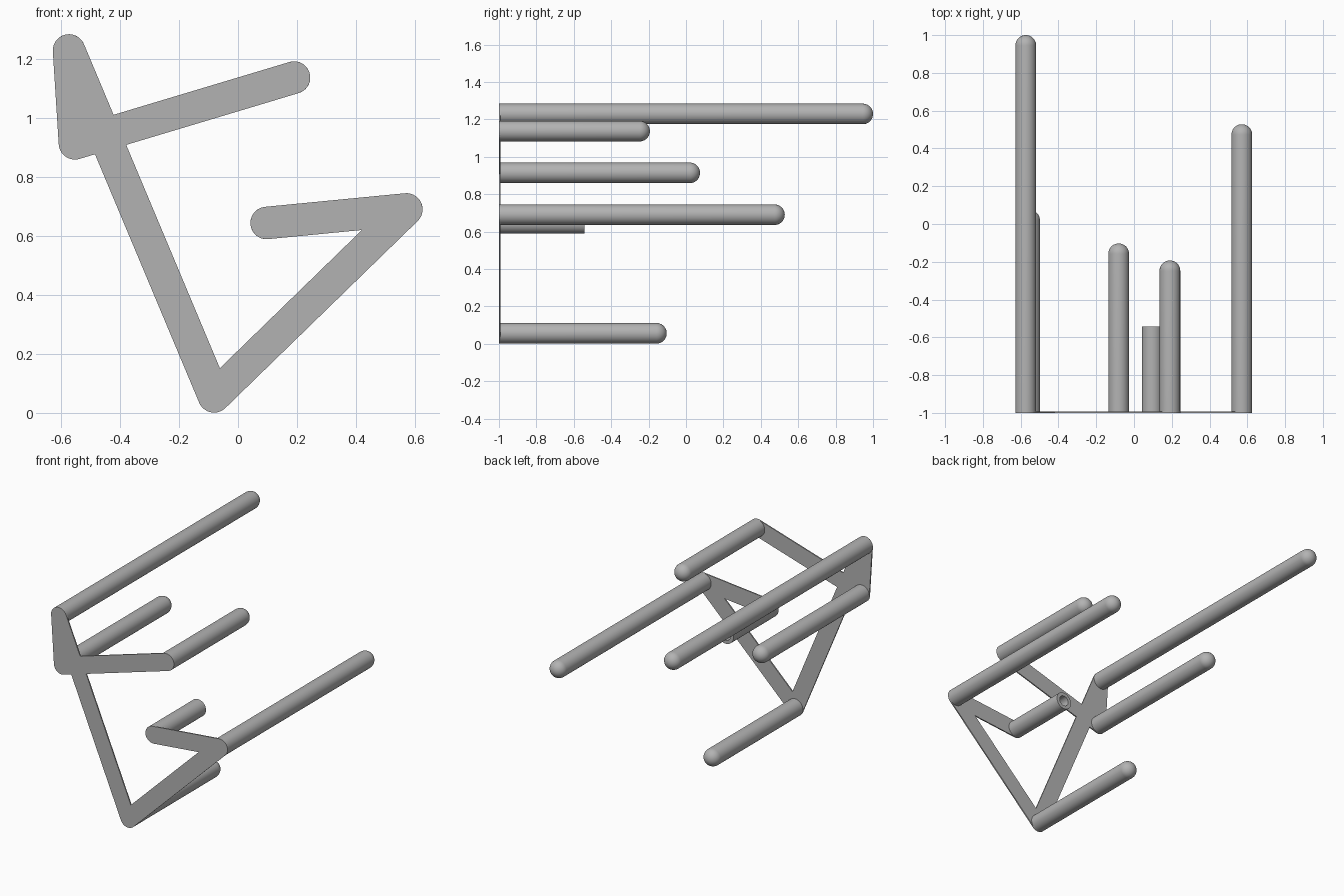
import bpy, bmesh
from math import pi, sin, cos, tau
from mathutils import Vector
from mathutils.geometry import intersect_line_line_2d

cube = bpy.data.objects.get("Cube")
if cube:
    bpy.data.objects.remove(cube)

grey = bpy.data.materials.new("plain grey")
grey.use_nodes = True
colour = (0.45, 0.45, 0.45, 1)
grey.diffuse_color = colour
grey.node_tree.nodes["Principled BSDF"].inputs["Base Color"].default_value = colour

R = 0.055                    # rod radius and half width of the plate arms
FRONT, BACK = -1.0, -0.992   # plate faces

# Rod centres in the plate plane (x, z)
A = Vector((-0.573, 1.229))
B = Vector((-0.553, 0.914))
C = Vector((-0.081, 0.056))
D = Vector((0.19, 1.137))
E = Vector((0.571, 0.69))
F = Vector((0.097, 0.644))
X = intersect_line_line_2d(A, C, B, D)


def make_object(name, bm, smooth=True):
    bmesh.ops.recalc_face_normals(bm, faces=bm.faces)
    mesh = bpy.data.meshes.new(name)
    bm.to_mesh(mesh)
    bm.free()
    obj = bpy.data.objects.new(name, mesh)
    bpy.context.collection.objects.link(obj)
    mesh.materials.append(grey)
    if smooth:
        bpy.ops.object.select_all(action="DESELECT")
        obj.select_set(True)
        bpy.context.view_layer.objects.active = obj
        bpy.ops.object.shade_smooth_by_angle(angle=pi / 5)
    return obj


def lathe(name, centre, profile, closed=False):
    """Spin (radius, y) points around the rod's own axis."""
    bm = bmesh.new()
    verts = [bm.verts.new((r, y, 0)) for r, y in profile]
    edges = [bm.edges.new(pair) for pair in zip(verts, verts[1:])]
    if closed:
        edges.append(bm.edges.new((verts[-1], verts[0])))
    bmesh.ops.spin(bm, geom=verts + edges, cent=(0, 0, 0), axis=(0, 1, 0),
                   angle=tau, steps=40, use_duplicate=False)
    bmesh.ops.remove_doubles(bm, verts=bm.verts, dist=1e-5)
    obj = make_object(name, bm)
    obj.location = (centre.x, 0, centre.y)


def offset_outline(path, steps=14):
    """Walk round the arms, rounding the ends and mitring inner corners."""
    points = []
    for i, p in enumerate(path):
        d1 = (p - path[i - 1]).normalized()
        d2 = (path[(i + 1) % len(path)] - p).normalized()
        n1, n2 = Vector((-d1.y, d1.x)), Vector((-d2.y, d2.x))
        turn = d1.x * d2.y - d1.y * d2.x
        if turn > 1e-4:
            points.append(p + (n1 + n2) * R / (1 + n1.dot(n2)))
        else:
            angle = pi if d1.dot(d2) < -0.9999 else n1.angle(n2)
            for k in range(steps + 1):
                a = -angle * k / steps
                points.append(p + R * Vector((n1.x * cos(a) - n1.y * sin(a),
                                              n1.x * sin(a) + n1.y * cos(a))))
    return points


# Thin front plate with its angled arms
bm = bmesh.new()
outline = offset_outline([A, X, D, X, C, E, F, E, C, X, B])
face = bm.faces.new([bm.verts.new((p.x, FRONT, p.y)) for p in outline])
extruded = bmesh.ops.extrude_face_region(bm, geom=[face], use_keep_orig=True)
moved = [g for g in extruded["geom"] if isinstance(g, bmesh.types.BMVert)]
bmesh.ops.translate(bm, verts=moved, vec=(0, BACK - FRONT, 0))
make_object("front_plate", bm, smooth=False)

# Round-ended rods behind the plate
for name, centre, end in (("top_rod", A, 1.0), ("side_rod", B, 0.075),
                          ("bottom_rod", C, -0.103), ("upper_arm_rod", D, -0.193),
                          ("long_left_rod", E, 0.528)):
    dome = [(R * cos(k * pi / 20), end - R + R * sin(k * pi / 20)) for k in range(11)]
    lathe(name, centre, [(0, BACK), (R, BACK)] + dome)

# Short open tube on the inner arm
TUBE_END, BORE = -0.542, 0.033
lathe("open_tube", F, [(R, BACK), (R, TUBE_END), (BORE, TUBE_END), (BORE, BACK)], closed=True)
